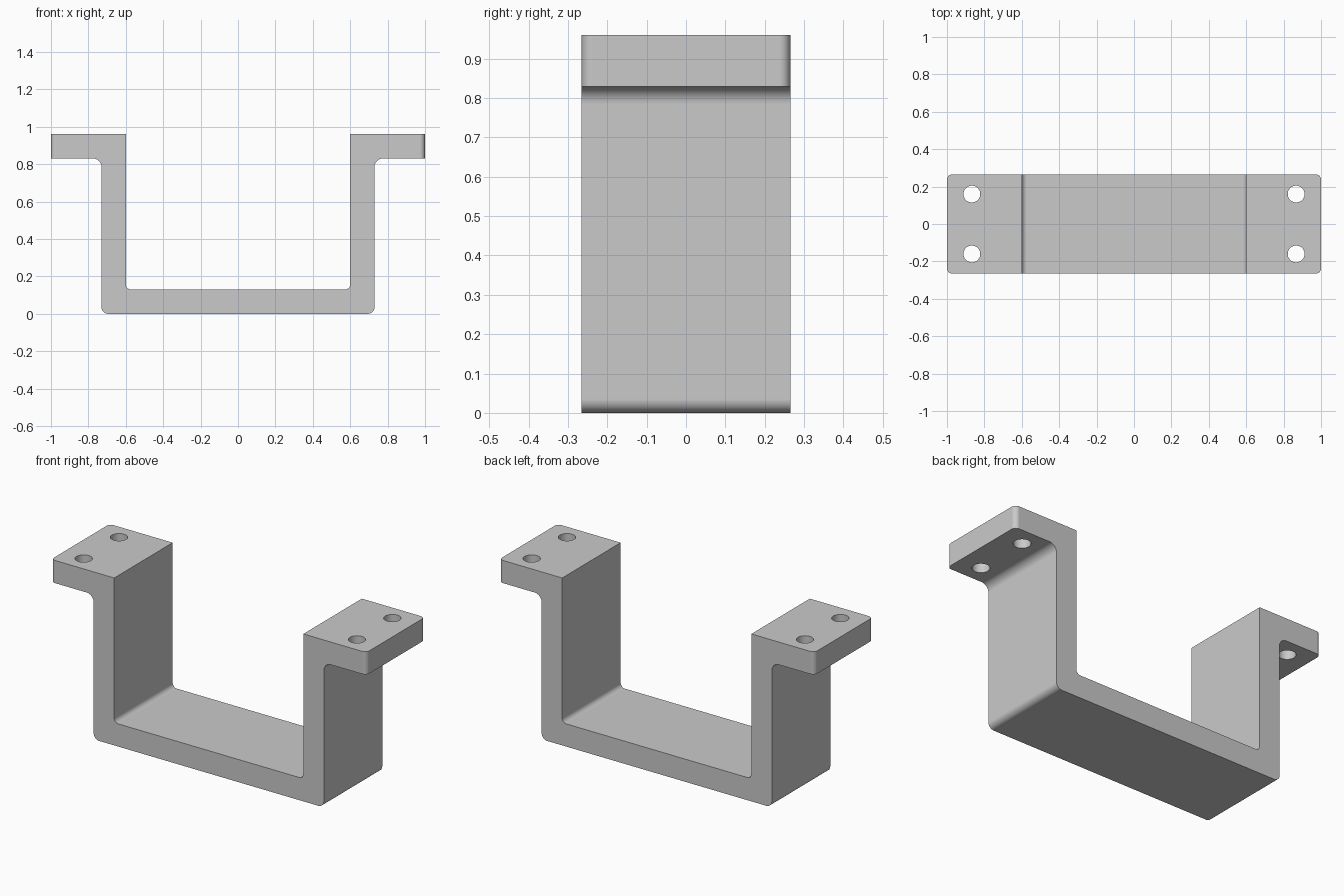
import bpy
import bmesh
from math import radians, sin, cos, pi
from mathutils import Vector

cube = bpy.data.objects.get("Cube")
if cube:
    bpy.data.objects.remove(cube, do_unlink=True)

HALF_DEPTH = 0.265
TOP = 0.96
THICK = 0.13
INNER = 0.6
OUTER = INNER + THICK
HOLE_X, HOLE_Y, HOLE_R = 0.867, 0.16, 0.045

# Plain grey finish
grey = bpy.data.materials.new("grey_metal")
grey.use_nodes = True
colour = (0.59, 0.59, 0.59, 1)
grey.diffuse_color = colour
grey.node_tree.nodes["Principled BSDF"].inputs["Base Color"].default_value = colour


def fillet(a, corner, b, radius, steps=8):
    """Points of a round right-angled corner between a and b."""
    a, corner, b = Vector(a), Vector(corner), Vector(b)
    to_a = (a - corner).normalized() * radius
    to_b = (b - corner).normalized() * radius
    angles = [i / steps * pi / 2 for i in range(steps + 1)]
    return [corner + to_a * (1 - sin(t)) + to_b * (1 - cos(t)) for t in angles]


# Right half of the hat-shaped profile: corner and its radius
half = [((INNER, THICK), 0.027), ((INNER, TOP), 0), ((1, TOP), 0),
        ((1, TOP - THICK), 0), ((OUTER, TOP - THICK), 0.045),
        ((OUTER, 0), 0.035)]
corners = half + [((-x, z), r) for (x, z), r in reversed(half)]
outline = []
for i, (p, r) in enumerate(corners):
    before, after = corners[i - 1][0], corners[(i + 1) % len(corners)][0]
    outline += fillet(before, p, after, r) if r else [Vector(p)]

# Bracket body, extruded from the profile
bm = bmesh.new()
face = bm.faces.new([bm.verts.new((p.x, -HALF_DEPTH, p.y)) for p in outline])
extruded = bmesh.ops.extrude_face_region(bm, geom=[face])["geom"]
bmesh.ops.translate(bm, vec=(0, 2 * HALF_DEPTH, 0),
                    verts=[v for v in extruded if isinstance(v, bmesh.types.BMVert)])
if face.is_valid and not all(e.is_manifold for e in bm.edges):
    bm.faces.remove(face)
    bmesh.ops.holes_fill(bm, edges=[e for e in bm.edges if e.is_boundary])
bmesh.ops.recalc_face_normals(bm, faces=bm.faces)

# Round the upright end edges of both flanges
ends = [e for e in bm.edges if all(abs(v.co.x) > 0.99 for v in e.verts)
        and abs(e.verts[0].co.z - e.verts[1].co.z) > 0.05]
bmesh.ops.bevel(bm, geom=ends, offset=0.027, segments=8, profile=0.5,
                affect='EDGES')
mesh = bpy.data.meshes.new("mounting_bracket")
bm.to_mesh(mesh)
bm.free()
bracket = bpy.data.objects.new("mounting_bracket", mesh)
bpy.context.collection.objects.link(bracket)
mesh.materials.append(grey)

# Screw holes through the flanges
for sx in (-1, 1):
    for sy in (-1, 1):
        bpy.ops.mesh.primitive_cylinder_add(
            vertices=40, radius=HOLE_R, depth=3 * THICK,
            location=(sx * HOLE_X, sy * HOLE_Y, TOP - THICK / 2))
        cutter = bpy.context.object
        cutter.name = "hole_cutter"
        cutter.hide_render = True
        cutter.data.materials.append(grey)
        bpy.context.view_layer.objects.active = bracket
        hole = bracket.modifiers.new("screw_hole", 'BOOLEAN')
        hole.operation = 'DIFFERENCE'
        hole.solver = 'EXACT'
        hole.object = cutter
        bpy.ops.object.modifier_apply(modifier=hole.name)
        bpy.data.objects.remove(cutter, do_unlink=True)

# Smooth rounds, crisp edges and flat large faces
bpy.ops.object.select_all(action='DESELECT')
bracket.select_set(True)
bpy.ops.object.shade_smooth_by_angle(angle=radians(30))
weighted = bracket.modifiers.new("flat_faces", 'WEIGHTED_NORMAL')
weighted.keep_sharp = True
